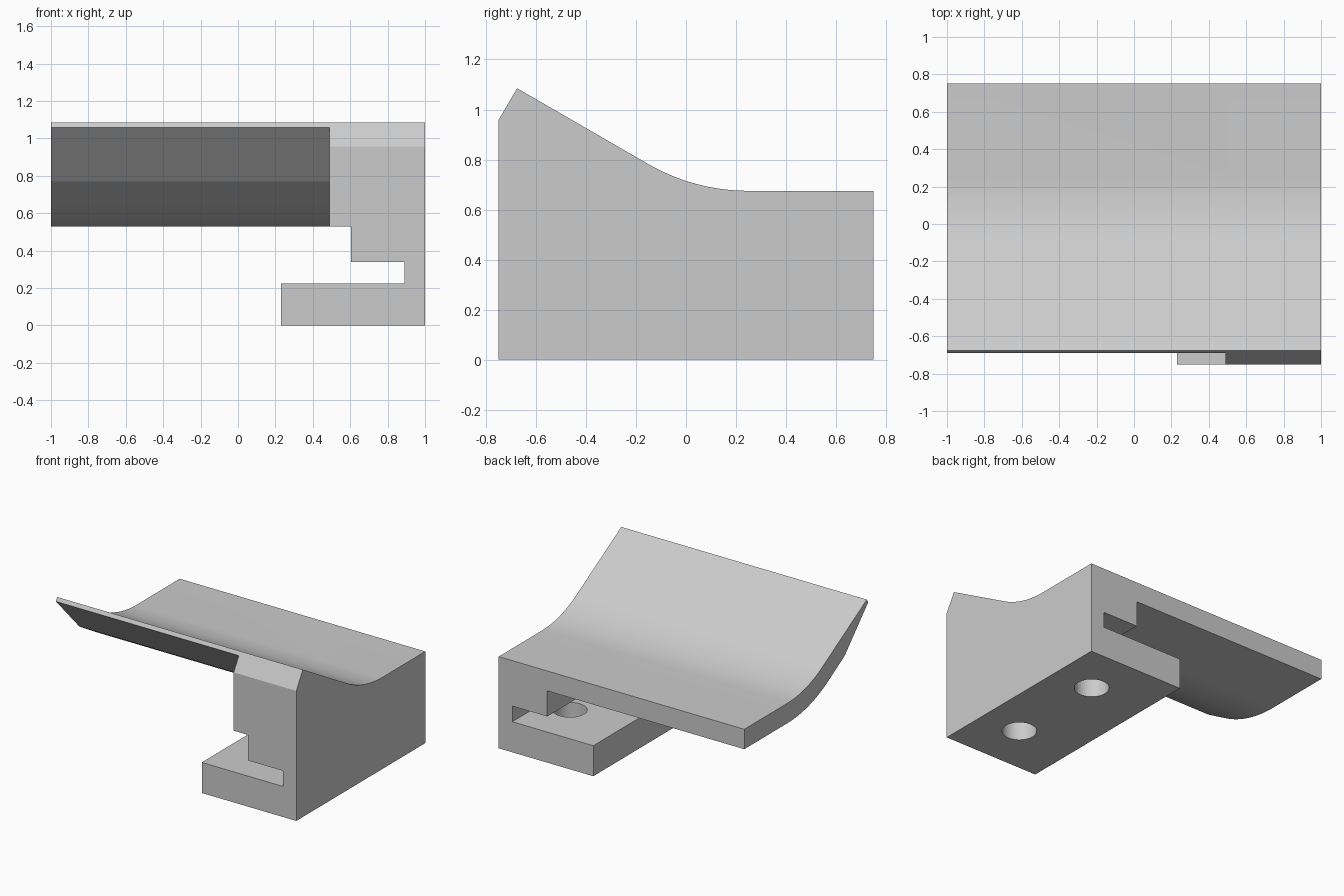
import bpy, bmesh, math

if "Cube" in bpy.data.objects:
    bpy.data.objects.remove(bpy.data.objects["Cube"])

grey = bpy.data.materials.new("light grey")
grey.diffuse_color = (0.6, 0.6, 0.6, 1)
grey.use_nodes = True
grey.node_tree.nodes["Principled BSDF"].inputs["Base Color"].default_value = grey.diffuse_color


def prism(name, pts, axis, lo, hi):
    """Extrude a closed profile along x (y,z points) or y (x,z points)."""
    bm = bmesh.new()
    at = lambda p, d: (d, p[0], p[1]) if axis == "x" else (p[0], d, p[1])
    face = bm.faces.new([bm.verts.new(at(p, lo)) for p in pts])
    ext = bmesh.ops.extrude_face_region(bm, geom=[face])
    step = (hi - lo, 0, 0) if axis == "x" else (0, hi - lo, 0)
    verts = [g for g in ext["geom"] if isinstance(g, bmesh.types.BMVert)]
    bmesh.ops.translate(bm, vec=step, verts=verts)
    bmesh.ops.recalc_face_normals(bm, faces=bm.faces)
    mesh = bpy.data.meshes.new(name)
    bm.to_mesh(mesh)
    bm.free()
    mesh.materials.append(grey)
    ob = bpy.data.objects.new(name, mesh)
    bpy.context.collection.objects.link(ob)
    return ob


def boolean(ob, other, operation):
    mod = ob.modifiers.new(operation.lower(), "BOOLEAN")
    mod.operation, mod.solver, mod.object = operation, "EXACT", other
    bpy.context.view_layer.objects.active = ob
    bpy.ops.object.modifier_apply(modifier=mod.name)
    bpy.data.objects.remove(other)


# Curved saddle: flat rear blending into a 30 degree slope
FLAT, THICK, RADIUS, SLOPE = 0.675, 0.147, 0.8, math.radians(30)
CY, CZ = 0.249, FLAT + RADIUS


def bend(r, n=12):
    return [(CY - r * math.sin(SLOPE * i / n), CZ - r * math.cos(SLOPE * i / n))
            for i in range(n + 1)]


top = [(0.75, FLAT)] + bend(RADIUS) + [(-0.675, 1.085)]
under = [(0.75, FLAT - THICK)] + bend(RADIUS + THICK) + [(-0.418, 0.77), (-0.69, 1.058)]

# Clamp block: C-shaped front outline, trimmed by the saddle outline
block = prism("bracket", [(0.23, 0), (1, 0), (1, 1.3), (0.49, 1.3), (0.49, 0.528),
                          (0.605, 0.528), (0.605, 0.34), (0.89, 0.34),
                          (0.89, 0.225), (0.23, 0.225)], "y", -0.75, 0.75)
trim = prism("trim", top + [(-0.75, 0.957), (-0.75, -0.2), (0.75, -0.2)], "x", -1.2, 1.2)
boolean(block, trim, "INTERSECT")

# Saddle plate overhanging to the left, merged into the block
plate = prism("saddle_plate", top + under[::-1], "x", -1, 0.55)
boolean(block, plate, "UNION")

# Two screw holes through the lower lip
for y in (-0.375, 0.375):
    bpy.ops.mesh.primitive_cylinder_add(vertices=48, radius=0.116, depth=0.4,
                                        location=(0.683, y, 0.08))
    hole = bpy.context.object
    hole.data.materials.append(grey)
    boolean(block, hole, "DIFFERENCE")

# Smooth only the bend and the holes
bpy.ops.object.select_all(action="DESELECT")
block.select_set(True)
bpy.context.view_layer.objects.active = block
bpy.ops.object.shade_smooth_by_angle(angle=math.radians(12))
